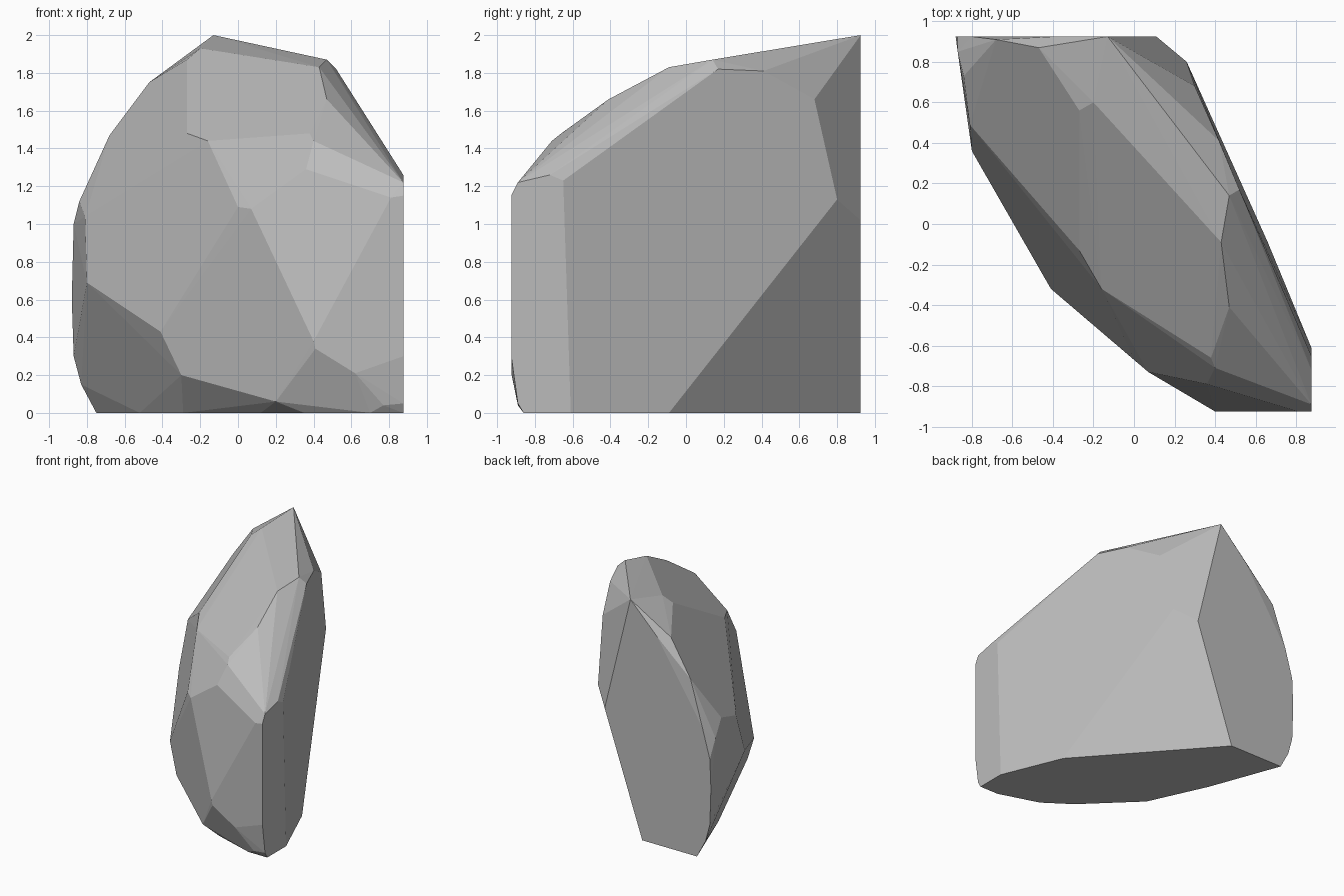
import bpy
import bmesh
import math

default_cube = bpy.data.objects.get("Cube")
if default_cube:
    bpy.data.objects.remove(default_cube, do_unlink=True)

# All corner positions are given in hundredths of a unit.
UNIT = 0.01
BACK, FRONT, SIDE = 92.5, -92.5, 87.5


def stone_material(name, value):
    material = bpy.data.materials.new(name)
    material.use_nodes = True
    colour = (value, value, value, 1.0)
    material.diffuse_color = colour
    shader = material.node_tree.nodes["Principled BSDF"]
    shader.inputs["Base Color"].default_value = colour
    shader.inputs["Roughness"].default_value = 0.9
    return material


def chiselled_solid(name, corners, material):
    """Wrap flat facets tightly around the corner points."""
    bm = bmesh.new()
    for corner in corners:
        bm.verts.new([value * UNIT for value in corner])
    hull = bmesh.ops.convex_hull(bm, input=bm.verts[:])
    unused = [item for item in hull["geom_interior"]
              if isinstance(item, bmesh.types.BMVert)]
    bmesh.ops.delete(bm, geom=unused, context="VERTS")
    # Merge triangles that belong to the same flat facet
    bmesh.ops.dissolve_limit(bm, angle_limit=math.radians(2),
                             verts=bm.verts[:], edges=bm.edges[:])
    bmesh.ops.recalc_face_normals(bm, faces=bm.faces[:])
    mesh = bpy.data.meshes.new(name)
    bm.to_mesh(mesh)
    bm.free()
    mesh.materials.append(material)
    rock = bpy.data.objects.new(name, mesh)
    bpy.context.scene.collection.objects.link(rock)
    return rock


# Base outline on the ground (x, y)
base_outline = [(-24, BACK), (-75, BACK), (-52, 31), (-29, -19), (12, -59),
                (35, -75), (70, -86), (SIDE, -86), (SIDE, -61), (66, -9)]

# Flat back wall outline (x, z)
back_outline = [(-13, 200), (-38, 175), (-63, 142), (-80, 110), (-87, 85),
                (-88, 60), (-87, 30), (-83, 15), (11, 102)]

# Narrow front wall outline (x, z)
front_outline = [(40, 38), (41, 34), (62, 21), (SIDE, 30), (SIDE, 115),
                 (81, 114)]

# Narrow side wall outline (y, z)
side_outline = [(-65, 123), (-72, 126), (-89, 122), (-89, 5)]

# Crown and the upper edge of the long side face
crown = [(-20, 60, 193), (-27, 56, 187), (-47, 87, 175), (47, 14, 187),
         (52, 17, 182), (42, 41, 181), (30, 68, 166), (26, 80, 113)]

# Sloping shoulder facets facing forward
shoulder = [(43, -9, 183), (47, -41, 166), (38, -66, 148), (40, -71, 144),
            (36, -79, 129), (-27, -13, 148), (-16, -32, 144)]

# Lower front facets and the blunt end
lower_front = [(0, -67, 109), (7, -73, 108), (-41, -32, 43), (-30, -39, 20),
               (20, -75.5, 6), (77, -89, 4)]
blunt_end = [(-68, 91, 147), (-84, 73, 112), (-81, 49, 104), (-80, 36, 69),
             (-87, 85, 100)]

corners = [(x, y, 0) for x, y in base_outline]
corners += [(x, BACK, z) for x, z in back_outline]
corners += [(x, FRONT, z) for x, z in front_outline]
corners += [(SIDE, y, z) for y, z in side_outline]
corners += crown + shoulder + lower_front + blunt_end

grey_stone = stone_material("grey stone", 0.5)
chiselled_solid("faceted_rock", corners, grey_stone)
